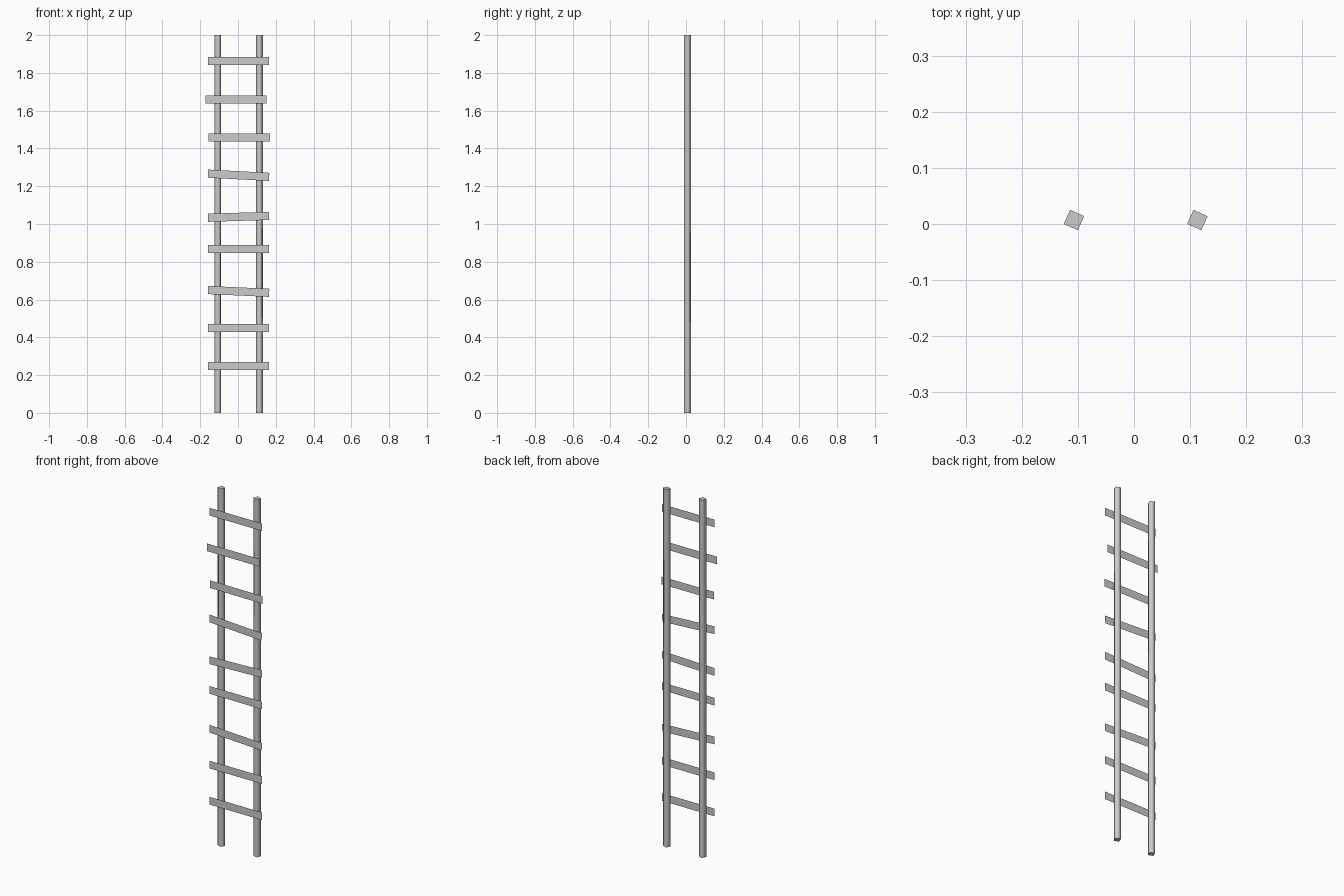
import bpy
import bmesh
import math
from mathutils import Matrix

cube = bpy.data.objects.get("Cube")
if cube:
    bpy.data.objects.remove(cube, do_unlink=True)

grey = bpy.data.materials.new("plain grey")
grey.use_nodes = True
colour = (0.6, 0.6, 0.6, 1)
grey.diffuse_color = colour
grey.node_tree.nodes["Principled BSDF"].inputs["Base Color"].default_value = colour


def add_object(name, bm):
    mesh = bpy.data.meshes.new(name)
    bm.to_mesh(mesh)
    bm.free()
    mesh.materials.append(grey)
    obj = bpy.data.objects.new(name, mesh)
    bpy.context.collection.objects.link(obj)
    return obj


# Four-sided rails, turned slightly, with soft sides and crisp ends
def add_rail(name, x):
    bm = bmesh.new()
    place = Matrix.Translation((x, 0.007, 1)) @ Matrix.Rotation(math.radians(21), 4, "Z")
    bmesh.ops.create_cone(bm, cap_ends=True, segments=4, radius1=0.0195,
                          radius2=0.0195, depth=2, matrix=place)
    for face in bm.faces:
        face.smooth = abs(face.normal.z) < 0.5
    for edge in bm.edges:
        edge.smooth = all(f.smooth for f in edge.link_faces)
    add_object(name, bm)


add_rail("right_rail", -0.107)
add_rail("left_rail", 0.113)


# Flat rungs on the front of the rails, some a little crooked
def add_rung(name, x, z, tilt):
    bm = bmesh.new()
    place = (Matrix.Translation((x, -0.025, z))
             @ Matrix.Rotation(math.radians(-tilt), 4, "Y")
             @ Matrix.Rotation(math.radians(90), 4, "X")
             @ Matrix.Diagonal((0.324, 0.043, 1, 1)))
    bmesh.ops.create_grid(bm, x_segments=1, y_segments=1, size=0.5, matrix=place)
    add_object(name, bm)


# Centre x, height and tilt in degrees
rungs = [(0.003, 0.248, 0), (0.003, 0.45, 0), (0.003, 0.643, -2.6),
         (0.003, 0.867, 0), (0.003, 1.038, 1.8), (0.003, 1.258, -3),
         (0.007, 1.458, -0.3), (-0.011, 1.66, 0), (0.003, 1.863, 0)]
for i, (x, z, tilt) in enumerate(rungs):
    add_rung(f"rung_{i + 1}", x, z, tilt)
